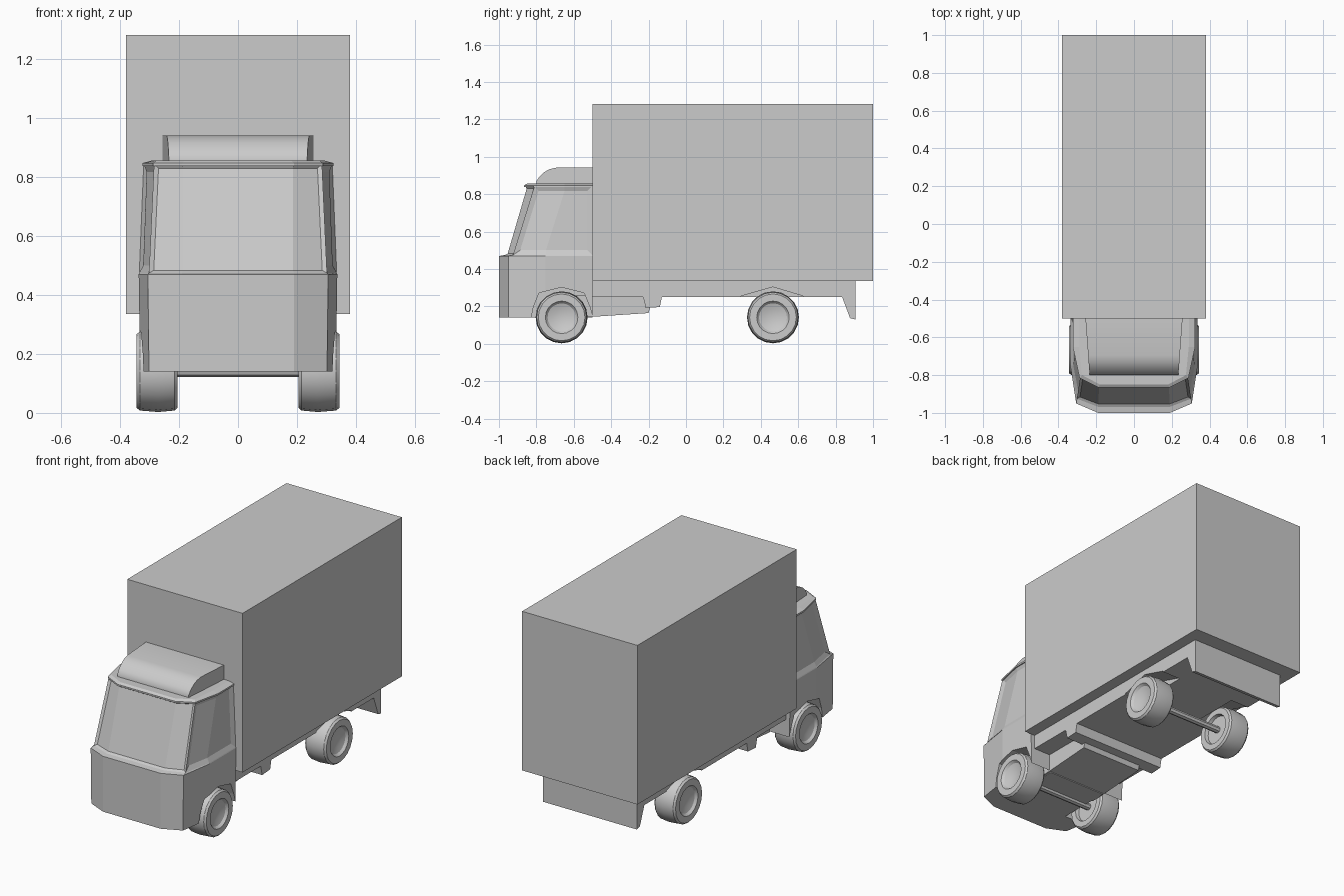
import bpy, bmesh, math

if "Cube" in bpy.data.objects:
    bpy.data.objects.remove(bpy.data.objects["Cube"])

def finish(name, bm, smooth=None):
    bmesh.ops.recalc_face_normals(bm, faces=bm.faces)
    me = bpy.data.meshes.new(name)
    bm.to_mesh(me)
    bm.free()
    ob = bpy.data.objects.new(name, me)
    bpy.context.collection.objects.link(ob)
    if smooth:
        bpy.ops.object.select_all(action='DESELECT')
        ob.select_set(True)
        bpy.context.view_layer.objects.active = ob
        bpy.ops.object.shade_smooth_by_angle(angle=math.radians(smooth))
    return ob

def prism(name, profile, x0, x1, smooth=None):
    """Side profile of (y, z) points extruded from x0 to x1."""
    bm = bmesh.new()
    a = [bm.verts.new((x0, y, z)) for y, z in profile]
    b = [bm.verts.new((x1, y, z)) for y, z in profile]
    n = len(profile)
    bm.faces.new(a)
    bm.faces.new(b[::-1])
    for i in range(n):
        bm.faces.new((a[i], a[(i + 1) % n], b[(i + 1) % n], b[i]))
    return finish(name, bm, smooth)

def ring(bm, half, z):
    """Plan outline mirrored from its left half, rear to front."""
    pts = [(-x, y) for x, y in half[::-1]] + list(half)
    return [bm.verts.new((x, y, z)) for x, y in pts]

def loft(bm, levels):
    rings = [ring(bm, half, z) for z, half in levels]
    n = len(rings[0])
    rows = []
    for a, b in zip(rings, rings[1:]):
        rows.append([bm.faces.new((a[i], a[(i + 1) % n], b[(i + 1) % n], b[i])) for i in range(n)])
    bm.faces.new(rings[0])
    bm.faces.new(rings[-1])
    return rows

def cut(ob, cutter):
    m = ob.modifiers.new("arch", 'BOOLEAN')
    m.operation = 'DIFFERENCE'
    m.solver = 'EXACT'
    m.object = cutter
    cutter.hide_render = True
    cutter.hide_set(True)

FRONT_Y, REAR_Y, AXLE_Z = -0.665, 0.465, 0.142

# Cargo box
prism("cargo_box", [(-0.5, 0.335), (1, 0.335), (1, 1.283), (-0.5, 1.283)], -0.38, 0.38)

# Cab: stacked plan outlines, with recessed windows
bm = bmesh.new()
rows = loft(bm, [
    (0.14, [(0.19, -1), (0.302, -0.95), (0.332, -0.75), (0.332, -0.5)]),
    (0.47, [(0.19, -1), (0.306, -0.95), (0.337, -0.75), (0.337, -0.5)]),
    (0.475, [(0.19, -0.968), (0.302, -0.925), (0.335, -0.75), (0.335, -0.5)]),
    (0.845, [(0.188, -0.86), (0.285, -0.81), (0.32, -0.65), (0.32, -0.5)]),
])
bmesh.ops.recalc_face_normals(bm, faces=bm.faces)
upper = rows[2]
for panes, frame in (([upper[2], upper[3], upper[4]], 0.012),
                     ([upper[0], upper[1]], 0.027), ([upper[5], upper[6]], 0.027)):
    bmesh.ops.inset_region(bm, faces=panes, thickness=frame, depth=-0.012,
                           use_boundary=True, use_even_offset=True)
cab = finish("cab", bm)

# Roof cap with a slight overhang
bm = bmesh.new()
loft(bm, [
    (0.838, [(0.19, -0.865), (0.288, -0.815), (0.324, -0.65), (0.324, -0.5)]),
    (0.848, [(0.19, -0.865), (0.288, -0.815), (0.324, -0.65), (0.324, -0.5)]),
    (0.857, [(0.18, -0.85), (0.275, -0.80), (0.29, -0.65), (0.29, -0.5)]),
])
finish("cab_roof", bm)

# Wind deflector, narrower at its front
deflector = prism("wind_deflector", [(-0.5, 0.85), (-0.8, 0.85), (-0.8, 0.87), (-0.785, 0.893),
                  (-0.76, 0.917), (-0.73, 0.934), (-0.695, 0.942), (-0.5, 0.942)], -1, 1, 35)
for v in deflector.data.vertices:
    v.co.x *= 0.235 + (v.co.y + 0.8) / 0.3 * 0.022

# Chassis, underbody, cross member and rear apron
chassis = prism("chassis", [(-0.51, 0.25), (0.85, 0.25), (0.85, 0.336), (-0.51, 0.336)], -0.31, 0.31)
prism("underbody", [(-0.6, 0.142), (-0.5, 0.145), (-0.2, 0.165), (-0.19, 0.2), (-0.19, 0.26), (-0.6, 0.26)],
      -0.2, 0.2)
prism("cross_member", [(-0.23, 0.255), (-0.215, 0.192), (-0.14, 0.197), (-0.128, 0.255)], -0.31, 0.31)
prism("rear_apron", [(0.835, 0.336), (0.835, 0.25), (0.877, 0.138), (0.905, 0.131), (0.905, 0.336)], -0.31, 0.31)

# Wheel arches
for body, y, label in ((cab, FRONT_Y, "front"), (chassis, REAR_Y, "rear")):
    for s, side in ((-1, "left"), (1, "right")):
        arch = [(y - 0.17, 0.1), (y - 0.15, 0.2), (y - 0.12, 0.272), (y, 0.302),
                (y + 0.12, 0.272), (y + 0.15, 0.2), (y + 0.18, 0.1)]
        if label == "rear":
            arch = [(y - 0.17, 0.2), (y - 0.17, 0.256), (y, 0.304), (y + 0.16, 0.256), (y + 0.16, 0.2)]
        cut(body, prism(f"{label}_{side}_arch_cutter", arch, s * 0.19, s * 0.5))

# Wheels: turned tyre profile of (radius, x) with dished hub
TYRE = [(0.0, 0.225), (0.085, 0.225), (0.09, 0.205), (0.125, 0.205), (0.134, 0.215), (0.139, 0.27),
        (0.134, 0.333), (0.125, 0.344), (0.087, 0.344), (0.075, 0.33), (0.045, 0.32), (0.0, 0.316)]

def wheel(name, side, y):
    bm = bmesh.new()
    vs = [bm.verts.new((side * x, y, AXLE_Z + r)) for r, x in TYRE]
    es = [bm.edges.new(p) for p in zip(vs, vs[1:])]
    bmesh.ops.spin(bm, geom=vs + es, cent=(0, y, AXLE_Z), axis=(1, 0, 0),
                   angle=2 * math.pi, steps=20)
    bmesh.ops.remove_doubles(bm, verts=bm.verts, dist=0.0005)
    finish(name, bm, 30)

for label, y in (("front", FRONT_Y), ("rear", REAR_Y)):
    wheel(f"{label}_left_wheel", -1, y)
    wheel(f"{label}_right_wheel", 1, y)
    # Axle between the wheels
    prism(f"{label}_axle", [(y + 0.02 * math.cos(a * math.pi / 4), AXLE_Z + 0.02 * math.sin(a * math.pi / 4))
                            for a in range(8)], -0.23, 0.23)
